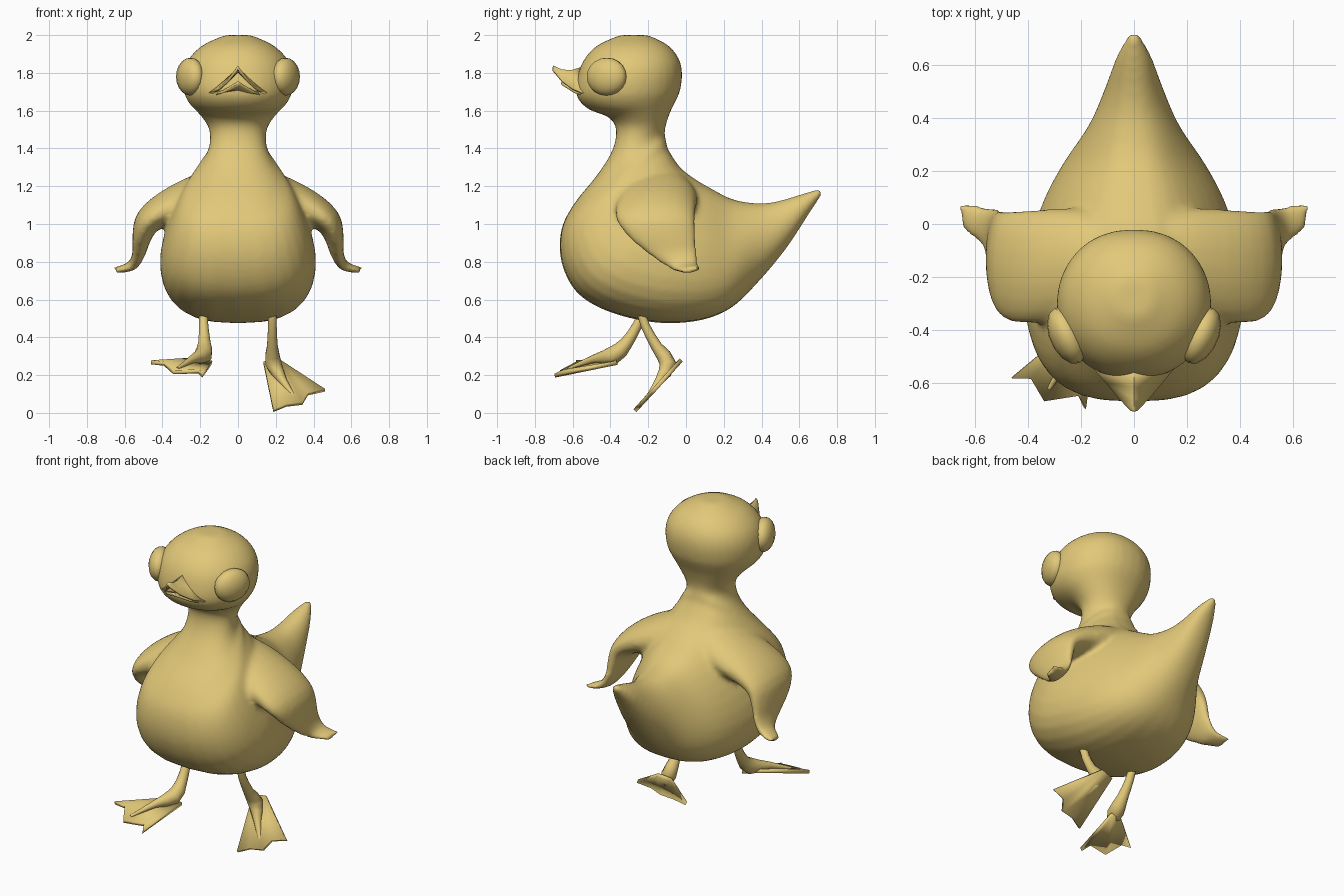
import bpy, bmesh, math
from mathutils import Vector as V

if "Cube" in bpy.data.objects:
    bpy.data.objects.remove(bpy.data.objects["Cube"])

mat = bpy.data.materials.new("down_yellow")
mat.diffuse_color = (0.76, 0.58, 0.19, 1)
mat.use_nodes = True
mat.node_tree.nodes["Principled BSDF"].inputs["Base Color"].default_value = mat.diffuse_color


def finish(name, bm, angle=60):
    bmesh.ops.recalc_face_normals(bm, faces=bm.faces)
    me = bpy.data.meshes.new(name)
    bm.to_mesh(me)
    bm.free()
    ob = bpy.data.objects.new(name, me)
    bpy.context.collection.objects.link(ob)
    me.materials.append(mat)
    bpy.ops.object.select_all(action='DESELECT')
    ob.select_set(True)
    bpy.context.view_layer.objects.active = ob
    bpy.ops.object.shade_smooth_by_angle(angle=math.radians(angle))
    return ob


def oval(a, b, n, t, k=0.0, sides=24, p=1.0):
    """Ring through a and b, half-width t along n; k > 0 widens it near a, p < 1 fills it out."""
    c, h = (a + b) / 2, (b - a) / 2
    ring = []
    for i in range(sides):
        u = 2 * math.pi * i / sides
        s = math.copysign(abs(math.sin(u)) ** p, math.sin(u))
        ring.append(c - h * math.cos(u) + n * t * s * (1 + k * math.cos(u)))
    return ring


def spline(rows, steps=4):
    """Catmull-Rom interpolation of rows of numbers."""
    out = []
    for i in range(len(rows) - 1):
        q = [rows[max(0, min(len(rows) - 1, i + d))] for d in (-1, 0, 1, 2)]
        for s in range(steps):
            t = s / steps
            out.append([b + .5 * t * (c - a + t * (2*a - 5*b + 4*c - d + t * (3*b - 3*c + d - a)))
                        for a, b, c, d in zip(*q)])
    return out + [list(rows[-1])]


def loft(name, rings, angle=60):
    bm = bmesh.new()
    rows = [[bm.verts.new(p) for p in r] for r in rings]
    for r, s in zip(rows, rows[1:]):
        for i in range(len(r)):
            j = (i + 1) % len(r)
            bm.faces.new((r[i], r[j], s[j], s[i]))
    bm.faces.new(rows[0])
    bm.faces.new(rows[-1])
    return finish(name, bm, angle)


def plate(name, points, faces, thick):
    bm = bmesh.new()
    vs = [bm.verts.new(p) for p in points]
    for f in faces:
        bm.faces.new([vs[i] for i in f])
    ob = finish(name, bm, 25)
    m = ob.modifiers.new("thickness", 'SOLIDIFY')
    m.thickness = thick
    m.offset = 0
    return ob


# Body, neck and head: fan of rings from tail to crown
# (back y, back z, front y, front z, half width)
profile = [
    (.71, 1.19, .72, 1.155, .02), (.60, 1.155, .655, 1.06, .065),
    (.48, 1.12, .53, .87, .11), (.38, 1.11, .38, .69, .165),
    (.25, 1.13, .23, .55, .25), (.13, 1.19, .05, .485, .33),
    (.03, 1.25, -.18, .48, .38), (-.03, 1.30, -.42, .54, .395),
    (-.06, 1.34, -.58, .64, .375), (-.085, 1.38, -.66, .80, .335),
    (-.10, 1.41, -.66, .97, .28), (-.105, 1.44, -.59, 1.11, .215),
    (-.11, 1.46, -.47, 1.26, .17), (-.112, 1.49, -.39, 1.39, .148),
    (-.105, 1.53, -.37, 1.50, .158), (-.08, 1.60, -.41, 1.565, .205),
    (-.05, 1.66, -.52, 1.61, .255), (-.03, 1.71, -.58, 1.68, .285),
    (-.02, 1.80, -.575, 1.78, .29), (-.04, 1.88, -.54, 1.87, .26),
    (-.10, 1.95, -.47, 1.945, .185), (-.20, 2.0, -.35, 2.0, .07)]
# lower body is fuller than the back; fades in from the tail and out at the neck
rows = [(*r, .28 if 4 <= i <= 10 else .12 if i < 14 else 0,
         .75 if 4 <= i <= 11 else .9) for i, r in enumerate(profile)]
body = loft("body_and_head", [oval(V((0, r[2], r[3])), V((0, r[0], r[1])), V((1, 0, 0)),
                                   r[4], r[5], 32, r[6]) for r in spline(rows)])

# Wing rows: front edge xyz, back edge xyz, half thickness
wing = spline([
    (.06, -.33, 1.17, .06, .03, 1.18, .14), (.22, -.36, 1.13, .21, .06, 1.14, .125),
    (.37, -.375, 1.08, .37, .055, 1.09, .095), (.475, -.365, 1.01, .475, .05, 1.02, .072),
    (.515, -.295, .92, .505, .055, .93, .05), (.53, -.20, .84, .52, .06, .85, .035),
    (.56, -.095, .77, .565, .07, .785, .026), (.645, -.025, .748, .66, .085, .763, .015)], 3)
edges = [(V(w[:3]), V(w[3:6]), w[6]) for w in wing]
mids = [(a + b) / 2 for a, b, t in edges]
wings = []
for side, s in (("left", 1), ("right", -1)):
    rings = []
    for i, (a, b, t) in enumerate(edges):
        run = mids[min(i + 1, len(mids) - 1)] - mids[max(i - 1, 0)]
        n = (b - a).cross(run).normalized()
        rings.append([V((p.x * s, p.y, p.z)) for p in oval(a, b, n, t, 0, 20)])
    wings.append(loft(side + "_wing", rings))

    # Eyes
    bm = bmesh.new()
    bmesh.ops.create_uvsphere(bm, u_segments=14, v_segments=10, radius=1)
    eye = finish(side + "_eye", bm)
    eye.scale = (.066, .114, .10)
    eye.rotation_euler = (0, 0, -s * math.radians(24))
    eye.location = (s * .252, -.42, 1.78)

# Fuse wings into the body with soft transitions
bpy.ops.object.select_all(action='DESELECT')
for ob in wings + [body]:
    ob.select_set(True)
bpy.context.view_layer.objects.active = body
bpy.ops.object.join()
body.name = "body_with_wings"
m = body.modifiers.new("fuse", 'REMESH')
m.mode = 'VOXEL'
m.voxel_size = .014
m.use_smooth_shade = True
m = body.modifiers.new("blend", 'SMOOTH')
m.factor = .5
m.iterations = 12


# Bill halves: folded plates; rows of (y, ridge z, edge y, edge z, edge x)
def bill(name, rows):
    pts, faces = [], []
    for y, z, ey, ez, x in rows:
        pts += [(-x, ey, ez), (0, y, z), (x, ey, ez)]
    for i in range(0, 3 * (len(rows) - 1), 3):
        faces += [(i, i + 1, i + 4, i + 3), (i + 1, i + 2, i + 5, i + 4)]
    plate(name, pts, faces, .014)


bill("upper_bill", [(-.55, 1.825, -.54, 1.69, .15), (-.61, 1.807, -.60, 1.715, .10),
                    (-.66, 1.812, -.655, 1.755, .055), (-.705, 1.832, -.705, 1.815, .008)])
bill("lower_bill", [(-.54, 1.70, -.54, 1.685, .135), (-.61, 1.725, -.59, 1.70, .08),
                    (-.66, 1.75, -.655, 1.742, .01)])


# Legs: round tubes running into a ridge on the foot; webs: toothed plates
def leg(name, path):
    path = spline(path, 2)
    pts = [V(p[:3]) for p in path]
    rings = []
    for i, p in enumerate(path):
        d = (pts[min(i + 1, len(pts) - 1)] - pts[max(i - 1, 0)]).normalized()
        u = d.cross(V((1, 0, 0))).normalized()
        rings.append(oval(pts[i] - u * p[3], pts[i] + u * p[3], d.cross(u), p[3], 0, 10))
    loft(name + "_leg", rings)


def web(name, pts):
    # heel in, heel out, outer toe, notch, middle toe, notch, inner toe
    plate(name + "_web", pts, [(0, 1, 4), (1, 2, 3), (1, 3, 4), (0, 4, 5), (0, 5, 6)], .022)


leg("left", [(.182, -.235, .53, .024), (.182, -.215, .46, .024), (.182, -.155, .35, .030),
             (.188, -.095, .26, .045), (.24, -.145, .165, .022), (.31, -.215, .07, .008)])
web("left", [(.135, -.04, .265), (.215, -.025, .28), (.46, -.17, .12), (.37, -.19, .10),
             (.34, -.235, .05), (.255, -.245, .04), (.187, -.27, .012)])
leg("right", [(-.182, -.23, .53, .024), (-.182, -.26, .46, .026), (-.178, -.315, .37, .034),
              (-.185, -.385, .305, .048), (-.24, -.49, .285, .022), (-.32, -.62, .235, .008)])
web("right", [(-.138, -.365, .265), (-.21, -.375, .285), (-.46, -.58, .268), (-.39, -.58, .26),
              (-.34, -.665, .215), (-.21, -.645, .22), (-.185, -.695, .197)])
